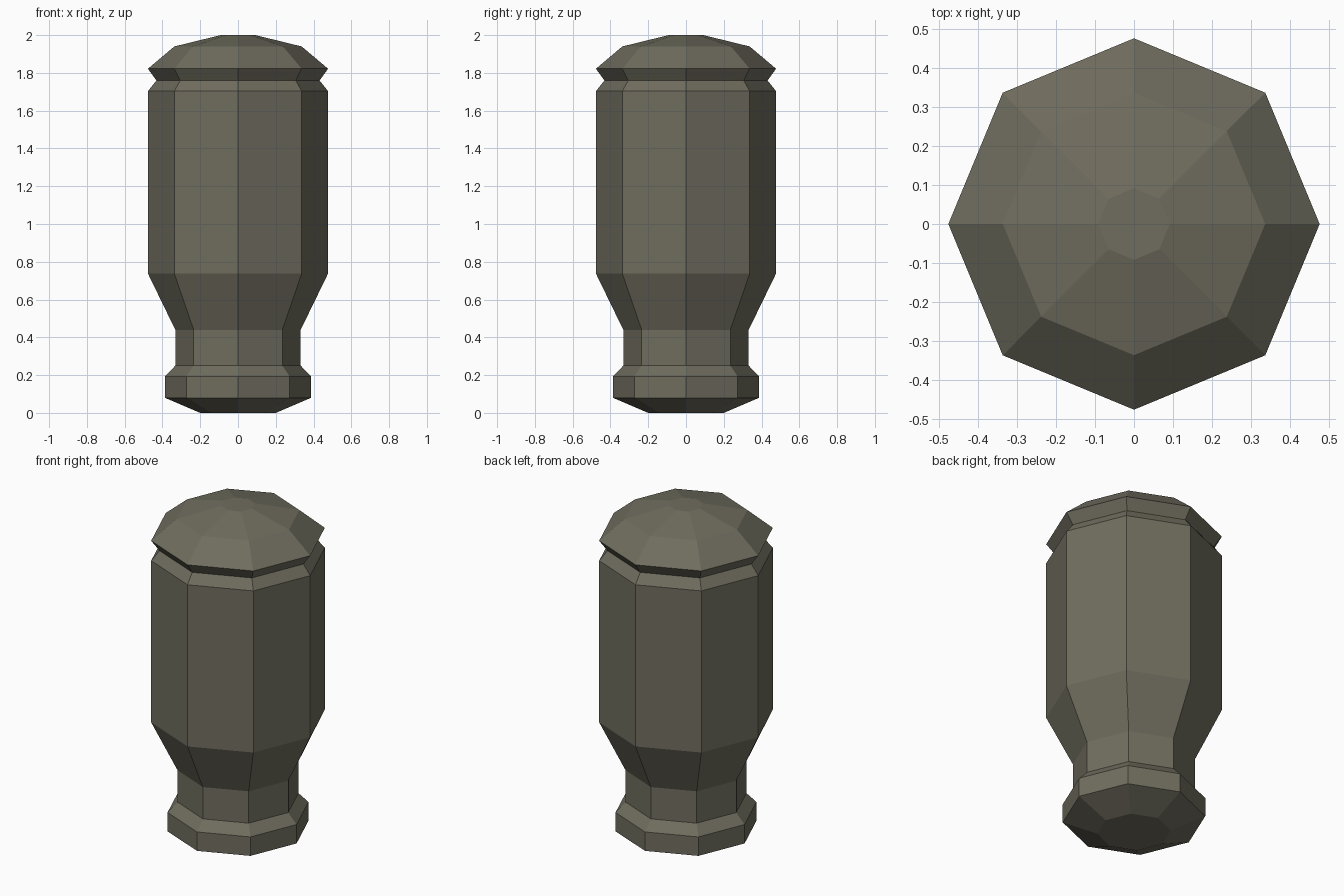
import bpy
import bmesh
from math import cos, sin, tau

SIDES = 8

cube = bpy.data.objects.get("Cube")
if cube:
    bpy.data.objects.remove(cube, do_unlink=True)

# Single drab colour
drab = bpy.data.materials.new("drab olive grey")
drab.use_nodes = True
colour = (0.16, 0.152, 0.112, 1)
drab.diffuse_color = colour
shader = drab.node_tree.nodes["Principled BSDF"]
shader.inputs["Base Color"].default_value = colour
shader.inputs["Roughness"].default_value = 0.8


def lathe(name, profile):
    """Turn a (radius, height) profile into a capped, faceted solid."""
    bm = bmesh.new()
    rings = [[bm.verts.new((r * cos(tau * i / SIDES), r * sin(tau * i / SIDES), z))
              for i in range(SIDES)] for r, z in profile]
    for low, high in zip(rings, rings[1:]):
        for i in range(SIDES):
            j = (i + 1) % SIDES
            bm.faces.new((low[i], low[j], high[j], high[i]))
    bm.faces.new(rings[0][::-1])
    bm.faces.new(rings[-1])
    mesh = bpy.data.meshes.new(name)
    bm.to_mesh(mesh)
    bm.free()
    mesh.materials.append(drab)
    obj = bpy.data.objects.new(name, mesh)
    bpy.context.collection.objects.link(obj)
    return obj


# Foot, neck, barrel, groove and domed cap in one continuous turned body
lathe("turned_body", [
    (0.20, 0), (0.387, 0.08), (0.387, 0.193),   # foot
    (0.332, 0.25), (0.332, 0.44),               # neck
    (0.477, 0.738), (0.477, 1.703),             # barrel
    (0.432, 1.76),                              # groove
    (0.477, 1.822), (0.337, 1.94), (0.092, 2),  # cap
])
